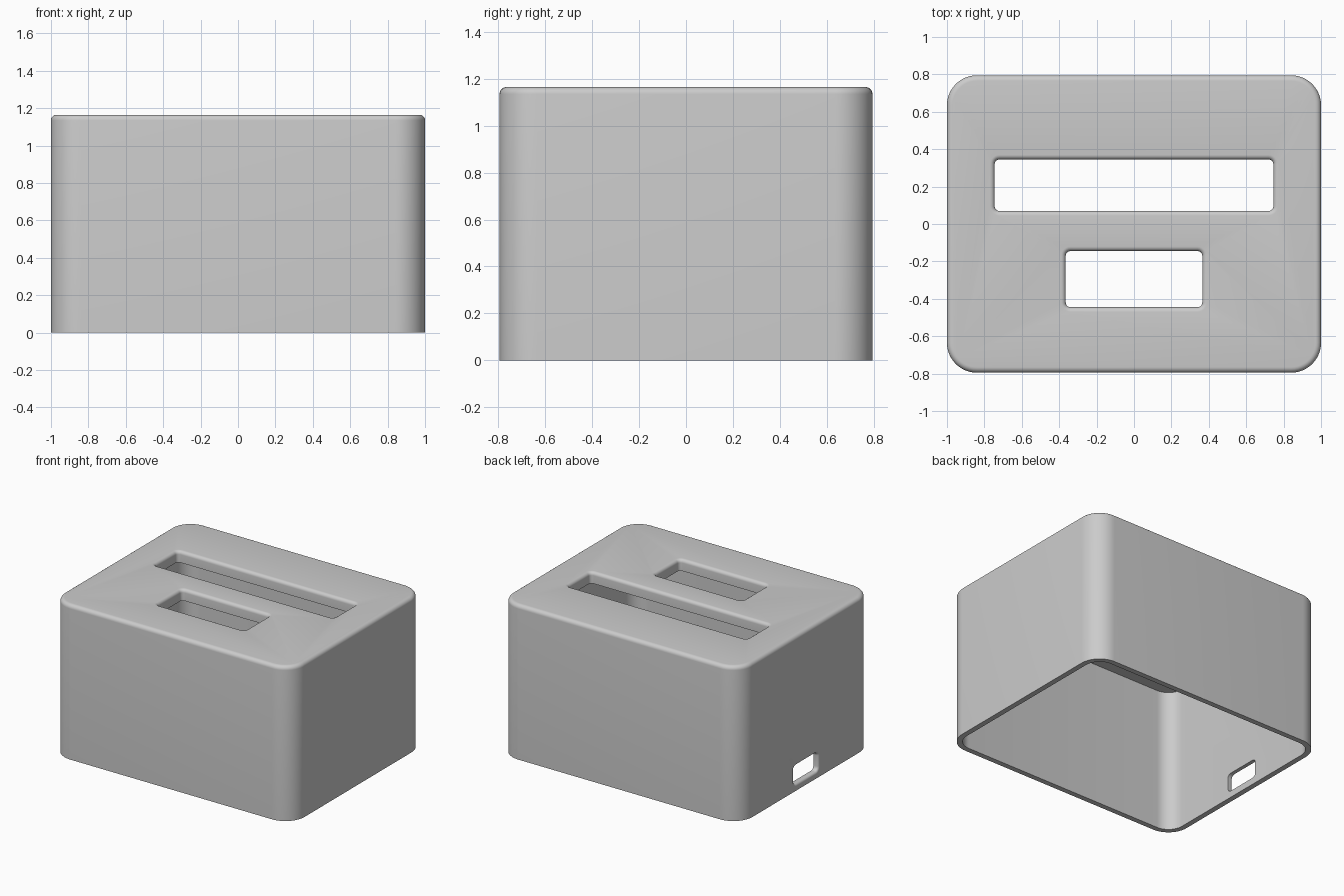
import bpy, bmesh, math
from mathutils import Matrix

cube = bpy.data.objects.get("Cube")
if cube:
    bpy.data.objects.remove(cube, do_unlink=True)

HX, HY, HEIGHT = 1.0, 0.795, 1.165
CORNER, WALL, ROOF = 0.16, 0.04, 0.085
FILLET = 0.03

grey = bpy.data.materials.new("plain grey")
grey.use_nodes = True
grey.diffuse_color = (0.6, 0.6, 0.6, 1)
grey.node_tree.nodes["Principled BSDF"].inputs["Base Color"].default_value = grey.diffuse_color


def rounded_rect(hx, hy, r, segs):
    """Counter-clockwise outline of a rectangle with round corners."""
    pts = []
    for q, (sx, sy) in enumerate([(1, 1), (-1, 1), (-1, -1), (1, -1)]):
        for i in range(segs + 1):
            a = (q + i / segs) * math.pi / 2
            pts.append((sx * (hx - r) + r * math.cos(a), sy * (hy - r) + r * math.sin(a)))
    return pts


def loft(name, hx, hy, r, levels, segs=8, matrix=Matrix()):
    """Solid through rounded rectangles; levels are (height, outward offset)."""
    bm = bmesh.new()
    rings = [[bm.verts.new((x, y, z)) for x, y in rounded_rect(hx + o, hy + o, r + o, segs)]
             for z, o in levels]
    n = len(rings[0])
    for low, high in zip(rings, rings[1:]):
        for i in range(n):
            j = (i + 1) % n
            bm.faces.new((low[i], low[j], high[j], high[i]))
    bm.faces.new(rings[0][::-1])
    bm.faces.new(rings[-1])
    bm.transform(matrix)
    mesh = bpy.data.meshes.new(name)
    bm.to_mesh(mesh)
    bm.free()
    mesh.materials.append(grey)
    obj = bpy.data.objects.new(name, mesh)
    bpy.context.scene.collection.objects.link(obj)
    return obj


def quarter(z, radius, sign, steps=6):
    """Fillet levels that end at z; sign -1 closes inwards, +1 flares outwards."""
    out = []
    for i in range(steps + 1):
        a = i / steps * math.pi / 2
        if sign < 0:
            out.append((z - radius + radius * math.sin(a), -radius * (1 - math.cos(a))))
        else:
            out.append((z - radius + radius * math.sin(a), radius * (1 - math.cos(a))))
    return out


def flared(depth, top, radius):
    """Straight hole with a rounded mouth at the outer surface."""
    return [(top - depth, 0)] + quarter(top, radius, 1) + [(top + 0.1, radius)]


# Outer shell with a rounded top rim
shell = loft("case_shell", HX, HY, CORNER, [(0, 0)] + quarter(HEIGHT, FILLET, -1), 12)

# Open-bottomed cavity
cutters = [loft("cavity_cutter", HX - WALL, HY - WALL, CORNER - WALL,
                [(-0.1, 0), (HEIGHT - ROOF, 0)], 12)]

# Long rear slot and short front slot in the top
for name, hx, y0, y1 in [("rear_slot_cutter", 0.745, 0.07, 0.345),
                         ("front_slot_cutter", 0.365, -0.445, -0.145)]:
    cutters.append(loft(name, hx, (y1 - y0) / 2, 0.025, flared(0.2, HEIGHT, 0.025), 6,
                        Matrix.Translation((0, (y0 + y1) / 2, 0))))

# Cable port low on the -x wall
port_pose = Matrix.Translation((0, 0, 0.12)) @ Matrix.Rotation(-math.pi / 2, 4, 'Y')
cutters.append(loft("port_cutter", 0.07, 0.145, 0.03, flared(0.1, HX, 0.018), 6, port_pose))

# Cut the openings and discard the cutters
bpy.context.view_layer.objects.active = shell
shell.select_set(True)
for cutter in cutters:
    mod = shell.modifiers.new(cutter.name, 'BOOLEAN')
    mod.operation, mod.solver, mod.object = 'DIFFERENCE', 'EXACT', cutter
    bpy.ops.object.modifier_apply(modifier=mod.name)
    bpy.data.objects.remove(cutter, do_unlink=True)

bpy.ops.object.shade_smooth_by_angle(angle=math.radians(30))
